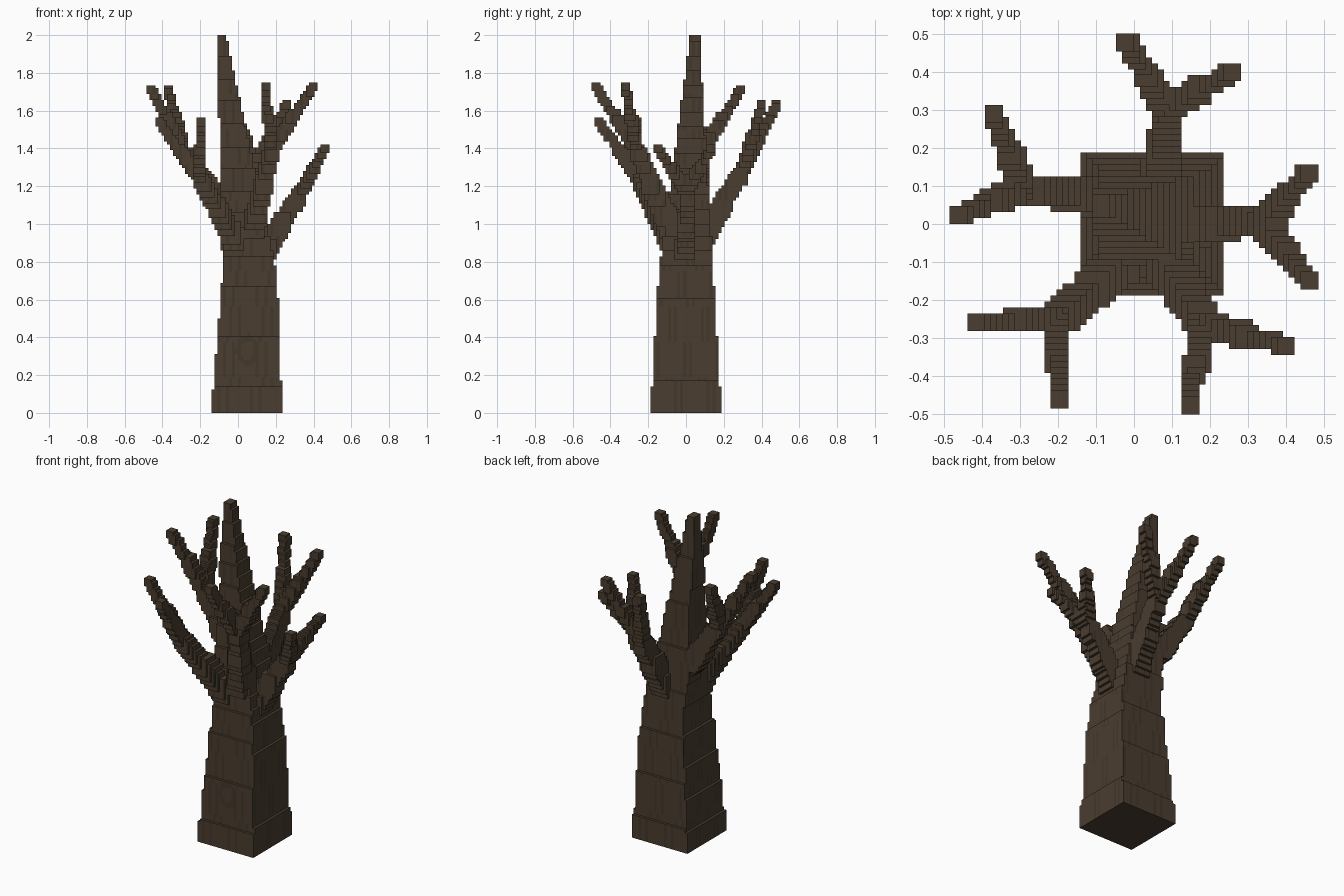
import bpy, bmesh, math
from mathutils import Vector

if "Cube" in bpy.data.objects:
    bpy.data.objects.remove(bpy.data.objects["Cube"])

V = 1 / 64  # voxel size


def material(name, rgb):
    m = bpy.data.materials.new(name)
    m.diffuse_color = (*rgb, 1)
    m.use_nodes = True
    m.node_tree.nodes["Principled BSDF"].inputs["Base Color"].default_value = m.diffuse_color
    return m


BARK = [material("bark", (0.068, 0.047, 0.029)), material("bark_dark", (0.055, 0.038, 0.024))]


def stamp(cells, lo, hi):
    """Fill a box of voxels between two corners, snapped to the grid."""
    a = [round(c / V) for c in lo]
    b = [max(round(h / V), s + 1) for h, s in zip(hi, a)]
    for x in range(a[0], b[0]):
        for y in range(a[1], b[1]):
            for z in range(a[2], b[2]):
                cells.add((x, y, z))


def sweep(cells, p, q, w0, w1):
    """Stamp shrinking cubes along a line."""
    p, q = Vector(p), Vector(q)
    n = math.ceil(max(abs(c) for c in q - p) / V)
    for i in range(n + 1):
        t = i / n
        size = round((w0 + (w1 - w0) * t) / V) * V
        c = p.lerp(q, t)
        lo = Vector([round((k - size / 2) / V) * V for k in c])
        stamp(cells, lo, lo + Vector((size,) * 3))


def shade(x, y, z, axis, side):
    """Dark bark streaks, plus the ring-shaped knot on the front."""
    if axis == 1 and side == 0 and y < -8:
        r = math.hypot((x - 2.7) / 3.0, (z - 20.8) / 4.2)
        if r < 1.25:
            return 1 if r > 0.75 else 0
    return 1 if (x * 7 + y * 5 + (z // 12) * 3) % 11 < 2 and axis != 2 else 0


def build(name, cells):
    """Skin the voxels with their outer faces only."""
    bm = bmesh.new()
    verts = {}
    for c in sorted(cells):
        for axis in range(3):
            u, v = (axis + 1) % 3, (axis + 2) % 3
            for side in (0, 1):
                near = list(c)
                near[axis] += 2 * side - 1
                if tuple(near) in cells:
                    continue
                ring = []
                for du, dv in ((0, 0), (1, 0), (1, 1), (0, 1)):
                    k = list(c)
                    k[axis] += side
                    k[u] += du
                    k[v] += dv
                    k = tuple(k)
                    if k not in verts:
                        verts[k] = bm.verts.new(Vector(k) * V)
                    ring.append(verts[k])
                f = bm.faces.new(ring if side else ring[::-1])
                f.material_index = shade(*c, axis, side)
    bmesh.ops.dissolve_limit(bm, angle_limit=0.01, verts=bm.verts, edges=bm.edges,
                             delimit={'MATERIAL'})
    me = bpy.data.meshes.new(name)
    bm.to_mesh(me)
    bm.free()
    for m in BARK:
        me.materials.append(m)
    bpy.context.collection.objects.link(bpy.data.objects.new(name, me))


# Trunk tapering into the central leader: (x, y, z, width)
profile = [(0.045, 0, 0, 0.375), (0.062, 0, 0.72, 0.29), (-0.088, 0.047, 2.0, 0.047)]
trunk = set()
for (x0, y0, z0, w0), (x1, y1, z1, w1) in zip(profile, profile[1:]):
    for k in range(round(z0 / V), round(z1 / V)):
        t = (k * V - z0) / (z1 - z0)
        x, y, h = x0 + (x1 - x0) * t, y0 + (y1 - y0) * t, (w0 + (w1 - w0) * t) / 2
        stamp(trunk, (x - h, y - h, k * V), (x + h, y + h, k * V + V))
build("trunk", trunk)

# Limbs, each splitting into two twigs: root, fork, tips
limbs = {
    "back_limb": ((0.07, 0.07, 0.90), (0.085, 0.30, 1.28),
                  [(-0.02, 0.477, 1.63), (0.257, 0.40, 1.63)]),
    "left_limb": ((0.0, 0.06, 0.98), (-0.29, 0.09, 1.39),
                  [(-0.367, 0.288, 1.71), (-0.46, 0.023, 1.71)]),
    "front_left_limb": ((0.0, -0.07, 0.88), (-0.20, -0.25, 1.24),
                        [(-0.415, -0.26, 1.54), (-0.195, -0.46, 1.545)]),
    "front_right_limb": ((0.08, -0.08, 0.98), (0.18, -0.26, 1.39),
                         [(0.145, -0.477, 1.73), (0.395, -0.32, 1.73)]),
    "right_limb": ((0.10, 0.0, 0.79), (0.335, 0.0, 1.17),
                   [(0.46, -0.145, 1.40), (0.46, 0.135, 1.40)]),
}
for name, (root, fork, tips) in limbs.items():
    cells = set()
    sweep(cells, root, fork, 0.11, 0.07)
    for tip in tips:
        sweep(cells, fork, tip, 0.064, 0.047)
    build(name, cells)
